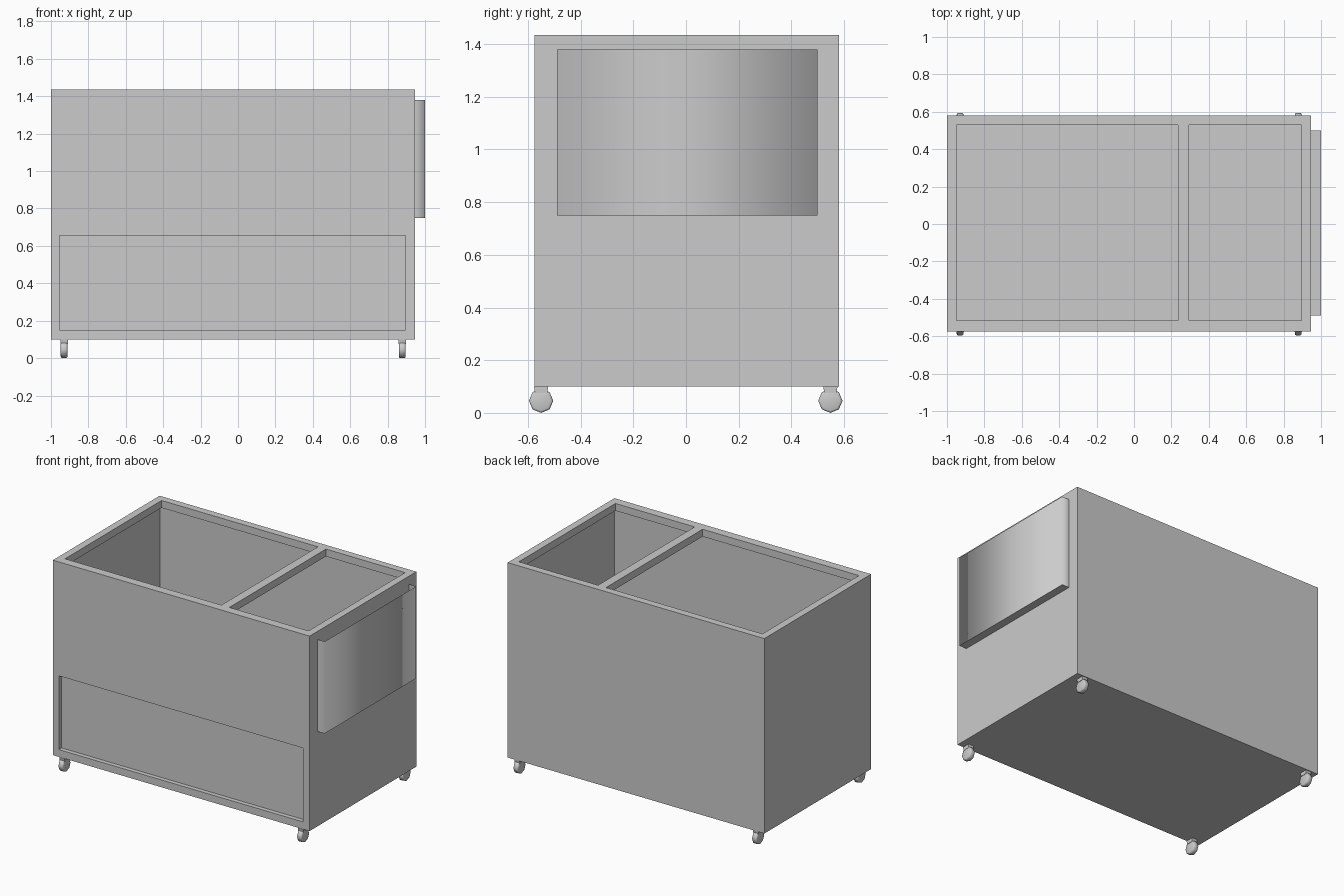
import bpy
import bmesh
from math import radians
from mathutils import Matrix

if "Cube" in bpy.data.objects:
    bpy.data.objects.remove(bpy.data.objects["Cube"], do_unlink=True)

grey = bpy.data.materials.new("plain grey")
grey.use_nodes = True
grey.diffuse_color = (0.6, 0.6, 0.6, 1)
grey.node_tree.nodes["Principled BSDF"].inputs["Base Color"].default_value = (0.6, 0.6, 0.6, 1)


def finish(name, bm):
    """Turn a bmesh into a named, coloured object."""
    mesh = bpy.data.meshes.new(name)
    bm.to_mesh(mesh)
    bm.free()
    mesh.materials.append(grey)
    obj = bpy.data.objects.new(name, mesh)
    bpy.context.collection.objects.link(obj)
    return obj


def activate(obj):
    bpy.ops.object.select_all(action="DESELECT")
    obj.select_set(True)
    bpy.context.view_layer.objects.active = obj


def box(name, xs, ys, zs):
    """Box given by its range along each axis."""
    bm = bmesh.new()
    bmesh.ops.create_cube(bm, size=1)
    for v in bm.verts:
        v.co = [r[0] if c < 0 else r[1] for c, r in zip(v.co, (xs, ys, zs))]
    return finish(name, bm)


def cut(target, xs, ys, zs):
    """Remove a box-shaped space from the target."""
    cutter = box("cutter", xs, ys, zs)
    cutter.hide_render = True
    mod = target.modifiers.new("cut", "BOOLEAN")
    mod.operation = "DIFFERENCE"
    mod.solver = "EXACT"
    mod.object = cutter
    activate(target)
    bpy.ops.object.modifier_apply(modifier=mod.name)
    bpy.data.objects.remove(cutter, do_unlink=True)


# Hollow cabinet with a thick top frame and a recessed front panel
left, right, front, back, base, top = -1, 0.945, -0.575, 0.58, 0.1, 1.435
wall = 0.005
inside_x = (left + wall, right - wall)
cabinet = box("cabinet", (left, right), (front, back), (base, top))
cut(cabinet, inside_x, (front + wall, back - wall), (0.66, top - 0.05))
cut(cabinet, inside_x, (front + 0.035, back - wall), (base + wall, 0.7))
for opening in ((-0.95, 0.235), (0.295, 0.895)):
    cut(cabinet, opening, (-0.515, 0.53), (1.3, 1.5))
cut(cabinet, (-0.955, 0.895), (-0.7, front + 0.03), (0.15, 0.655))

# Open-topped side pocket: a softly shaded sleeve and its floor
y0, y1, z0, z1 = -0.49, 0.5, 0.75, 1.38
bm = bmesh.new()
path = ((right, y0), (1, y0), (1, y1), (right, y1))
columns = [[bm.verts.new((x, y, z)) for z in (z0, z1)] for x, y in path]
for a, b in zip(columns, columns[1:]):
    bm.faces.new((a[0], b[0], b[1], a[1])).smooth = True
finish("pocket_sleeve", bm)
box("pocket_floor", (right, 1), (y0, y1), (z0, z0 + 0.004))


def caster(name, x, y):
    """Eight-sided wheel held by a tapered fork."""
    bm = bmesh.new()
    bmesh.ops.create_cone(bm, cap_ends=True, segments=8, radius1=0.046,
                          radius2=0.046, depth=0.036,
                          matrix=Matrix.Rotation(radians(90), 4, "Y"))
    rims = [e for e in bm.edges if any(len(f.verts) == 8 for f in e.link_faces)]
    bmesh.ops.bevel(bm, geom=rims, offset=0.008, segments=2, profile=0.5,
                    affect="EDGES")
    wheel = finish(name + "_wheel", bm)
    wheel.location = (x, y, 0.046)
    activate(wheel)
    bpy.ops.object.shade_smooth_by_angle(angle=radians(50))

    bm = bmesh.new()
    bmesh.ops.create_cube(bm, size=1)
    for v in bm.verts:
        upper = v.co.z > 0
        v.co.x *= 0.04
        v.co.y *= 0.054 if upper else 0.046
        v.co.z = base if upper else 0.075
    fork = finish(name + "_fork", bm)
    fork.location = (x, y, 0)


for side, x in (("right", -0.93), ("left", 0.878)):
    for end, y in (("front", -0.55), ("back", 0.548)):
        caster(end + "_" + side + "_caster", x, y)
